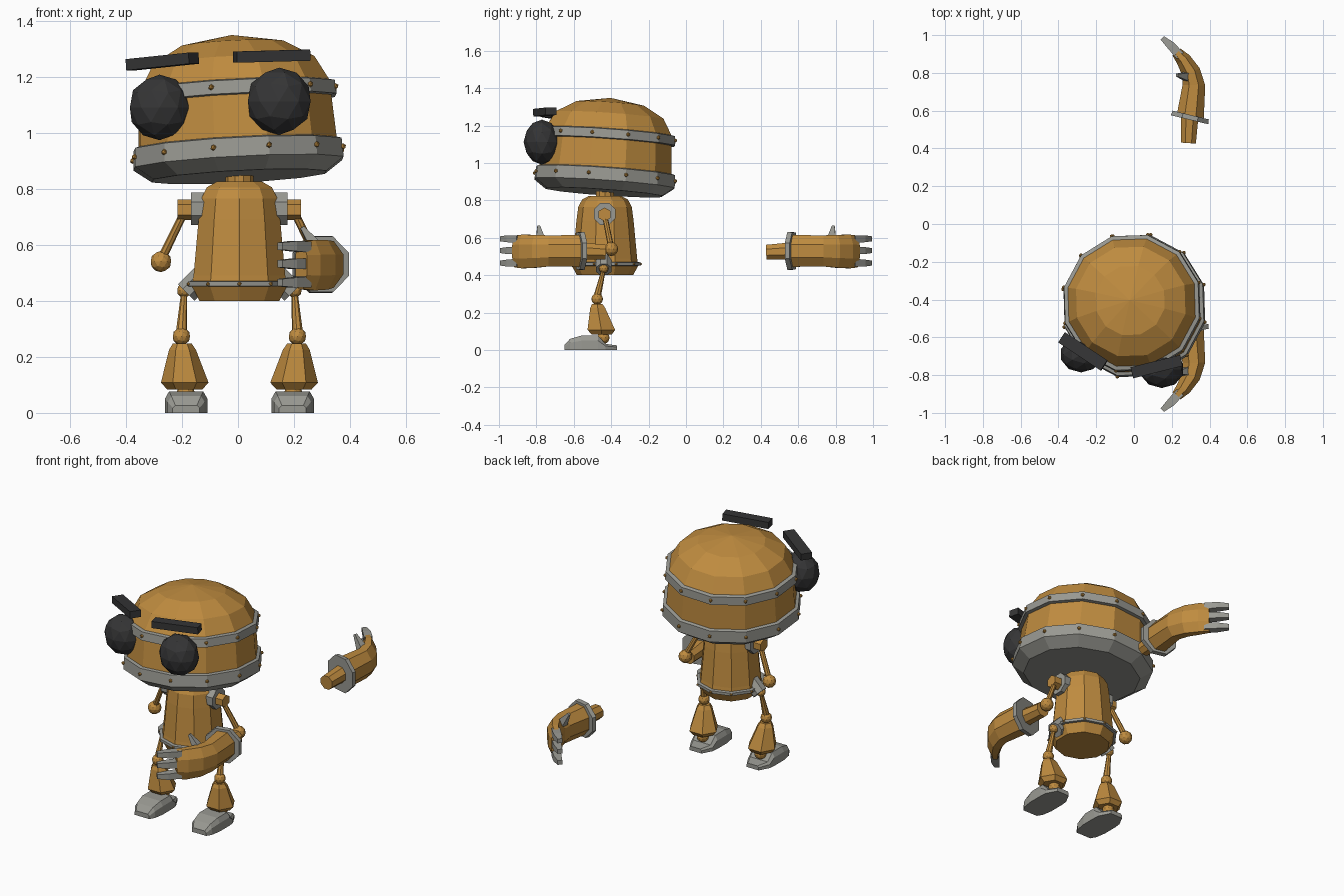
import bpy, bmesh, math
from mathutils import Vector, Matrix, Euler

if "Cube" in bpy.data.objects:
    bpy.data.objects.remove(bpy.data.objects["Cube"])


def material(name, rgb):
    m = bpy.data.materials.new(name)
    m.diffuse_color = (*rgb, 1)
    m.use_nodes = True
    m.node_tree.nodes["Principled BSDF"].inputs["Base Color"].default_value = m.diffuse_color
    return m


ORANGE = material("orange_metal", (0.52, 0.26, 0.05))
GREY = material("grey_metal", (0.32, 0.32, 0.29))
DARK = material("dark_lens", (0.035, 0.035, 0.036))


def finish(name, bm, mat, matrix=None):
    bmesh.ops.recalc_face_normals(bm, faces=bm.faces)
    me = bpy.data.meshes.new(name)
    bm.to_mesh(me)
    bm.free()
    me.materials.append(mat)
    ob = bpy.data.objects.new(name, me)
    bpy.context.collection.objects.link(ob)
    if matrix:
        ob.matrix_world = matrix
    return ob


def skin(name, rings, mat, matrix=None):
    """Bridge rings of points and cap both ends."""
    bm = bmesh.new()
    vs = [[bm.verts.new(p) for p in ring] for ring in rings]
    n = len(vs[0])
    for a, b in zip(vs, vs[1:]):
        for i in range(n):
            j = (i + 1) % n
            bm.faces.new((a[i], a[j], b[j], b[i]))
    bm.faces.new(vs[0])
    bm.faces.new(vs[-1])
    bmesh.ops.remove_doubles(bm, verts=bm.verts, dist=1e-5)
    return finish(name, bm, mat, matrix)


def circle(n, r, z, phase=0.0):
    return [(r * math.cos(math.tau * i / n + phase),
             r * math.sin(math.tau * i / n + phase), z) for i in range(n)]


def lathe(name, profile, n, mat, matrix=None, phase=0.0):
    return skin(name, [circle(n, r, z, phase) for r, z in profile], mat, matrix)


def tube(name, p, q, r0, r1, n, mat):
    p, q = Vector(p), Vector(q)
    d = q - p
    mx = Matrix.Translation(p) @ d.to_track_quat('Z', 'Y').to_matrix().to_4x4()
    return lathe(name, [(r0, 0), (r1, d.length)], n, mat, mx, math.pi / n)


def ball(name, c, r, mat, sub=2, scale=(1, 1, 1)):
    bm = bmesh.new()
    bmesh.ops.create_icosphere(bm, subdivisions=sub, radius=r)
    return finish(name, bm, mat, Matrix.Translation(c) @ Matrix.Diagonal((*scale, 1)))


def box(name, c, size, rot, mat):
    bm = bmesh.new()
    bmesh.ops.create_cube(bm, size=1)
    e = Euler([math.radians(a) for a in rot]).to_matrix().to_4x4()
    return finish(name, bm, mat, Matrix.Translation(c) @ e @ Matrix.Diagonal((*size, 1)))


def sweep(name, stations, n, mat):
    """Loft along a level path; station = x, y, z, half width, half height."""
    rings = []
    for k, (x, y, z, w, h) in enumerate(stations):
        a, b = stations[max(k - 1, 0)], stations[min(k + 1, len(stations) - 1)]
        t = Vector((b[0] - a[0], b[1] - a[1], 0)).normalized()
        u = Vector((t.y, -t.x, 0))
        ring = []
        for i in range(n):
            ang = math.tau * (i + 0.5) / n
            f = 1 / math.cos(math.pi / n)
            ring.append(Vector((x, y, z)) + u * w * f * math.cos(ang)
                        + Vector((0, 0, h * f * math.sin(ang))))
        rings.append(ring)
    return skin(name, rings, mat)


# Head: tilted twelve-sided drum with a dome, two bands and bolts
Z0 = 0.925
tilt = (Matrix.Translation((0, -0.433, Z0)) @ Matrix.Rotation(math.radians(-3), 4, 'Y')
        @ Matrix.Rotation(math.radians(-4), 4, 'X') @ Matrix.Rotation(math.radians(-13), 4, 'Z'))


def head_part(name, profile, mat):
    return lathe(name, [(r, z - Z0) for r, z in profile], 12, mat, tilt)


head_part("head_dome", [(0.365, 0.95), (0.352, 1.12), (0.347, 1.17), (0.298, 1.255),
                        (0.188, 1.318), (0, 1.35)], ORANGE)
head_part("head_base", [(0.32, 0.843), (0.386, 0.89), (0.382, 0.957), (0.36, 0.963)], GREY)
head_part("brow_band", [(0.35, 1.113), (0.372, 1.117), (0.368, 1.165), (0.345, 1.17)], GREY)
for label, r, z in (("base", 0.386, 0.925), ("band", 0.37, 1.142)):
    for x, y, h in circle(12, r, z - Z0):
        ball(label + "_bolt", tilt @ Vector((x, y, h)), 0.011, ORANGE, 1)

# Eyes and eyebrows
ball("left_eye", (-0.28, -0.69, 1.09), 0.117, DARK, 2, (0.95, 0.82, 1))
ball("right_eye", (0.147, -0.77, 1.112), 0.12, DARK, 2, (0.98, 0.82, 1))
box("left_eyebrow", (-0.27, -0.675, 1.254), (0.27, 0.065, 0.04), (0, -5, -33.5), DARK)
box("right_eyebrow", (0.12, -0.755, 1.273), (0.27, 0.06, 0.04), (0, -1.5, 14), DARK)

# Body, waist band and neck
CX, CY = 0.005, -0.433
at = Matrix.Translation((CX, CY, 0))
lathe("body", [(0.15, 0.40), (0.178, 0.452), (0.172, 0.49), (0.153, 0.69), (0.143, 0.765),
               (0.122, 0.805), (0.085, 0.825)], 10, ORANGE, at, -math.pi / 2)
lathe("waist_band", [(0.17, 0.45), (0.192, 0.452), (0.192, 0.468), (0.17, 0.472)],
      10, GREY, at, -math.pi / 2)
for x, y, z in circle(10, 0.19, 0.46, -math.pi / 2):
    ball("waist_bolt", (CX + x, CY + y, z), 0.008, ORANGE, 1)
lathe("neck", [(0.05, 0.81), (0.05, 0.87)], 10, ORANGE, at)

FOOT = [(-0.65, 0.0), (-0.65, 0.025), (-0.62, 0.06), (-0.56, 0.077), (-0.47, 0.077),
        (-0.435, 0.035), (-0.37, 0.025), (-0.37, 0.0)]
for s, side in ((-1, "left"), (1, "right")):
    def P(x, y, z):
        return Vector((CX + s * x, y, z))

    # Shoulder, upper arm and elbow
    tube(side + "_shoulder_plate", P(0.10, -0.435, 0.728), P(0.172, -0.435, 0.728),
         0.063, 0.063, 8, GREY)
    tube(side + "_shoulder_hub", P(0.16, -0.435, 0.725), P(0.22, -0.435, 0.725),
         0.037, 0.037, 6, ORANGE)
    tube(side + "_upper_arm", P(0.195, -0.435, 0.72), P(0.28, -0.40, 0.545),
         0.014, 0.016, 8, ORANGE)
    ball(side + "_elbow", P(0.28, -0.40, 0.54), 0.038, ORANGE)

    # Hip socket, thigh and knee
    tube(side + "_hip_socket", P(0.125, -0.44, 0.495), P(0.19, -0.44, 0.43), 0.045, 0.045, 8, GREY)
    ball(side + "_hip_ball", P(0.197, -0.44, 0.437), 0.026, ORANGE)
    tube(side + "_thigh", P(0.197, -0.44, 0.43), P(0.207, -0.475, 0.285), 0.011, 0.02, 8, ORANGE)
    ball(side + "_knee", P(0.207, -0.475, 0.273), 0.032, ORANGE)

    # Shin: flared, with a chamfered cuff
    shin = [[P(cx + w * math.cos(math.tau * (i + .5) / 6 + math.pi / 6),
               cy + d * math.sin(math.tau * (i + .5) / 6 + math.pi / 6), z)
             for i in range(6)]
            for cx, cy, z, w, d in ((0.195, -0.45, 0.083, 0.062, 0.062),
                                    (0.195, -0.453, 0.108, 0.085, 0.085),
                                    (0.203, -0.472, 0.225, 0.048, 0.046),
                                    (0.204, -0.475, 0.247, 0.034, 0.032))]
    skin(side + "_shin", shin, ORANGE)
    ball(side + "_ankle", P(0.192, -0.442, 0.066), 0.034, ORANGE)

    # Foot: stepped shoe lofted from heel to toe, narrow at both ends
    rings = []
    for y, w, h in ((-0.37, 0.04, 0.025), (-0.43, 0.072, 0.033), (-0.47, 0.076, 0.077),
                    (-0.56, 0.076, 0.077), (-0.62, 0.066, 0.06), (-0.65, 0.048, 0.027)):
        rings.append([P(0.19 + x, y, z) for x, z in
                      ((-w, 0), (w, 0), (w, h * 0.65), (w * 0.8, h), (-w * 0.8, h), (-w, h * 0.65))])
    skin(side + "_foot", rings, GREY)

# Forearms: one on the elbow in front, its twin floating behind
for s, label in ((-1, "attached"), (1, "detached")):
    def F(*v):
        return (v[0], s * v[1], *v[2:])

    tube(label + "_forearm_shaft", F(0.288, 0.43, 0.523), F(0.295, 0.57, 0.53),
         0.043, 0.05, 8, ORANGE)
    tube(label + "_cuff", F(0.294, 0.552, 0.53), F(0.3, 0.577, 0.53), 0.11, 0.107, 8, GREY)
    sweep(label + "_forearm", [F(0.298, 0.57, 0.53, 0.072, 0.085),
                               F(0.317, 0.735, 0.53, 0.06, 0.083),
                               F(0.302, 0.805, 0.528, 0.05, 0.088),
                               F(0.262, 0.87, 0.527, 0.04, 0.09),
                               F(0.225, 0.91, 0.527, 0.028, 0.085)], 8, ORANGE)
    for z, dz in ((0.468, -0.003), (0.532, 0.0), (0.592, 0.003)):
        sweep(label + "_finger", [F(0.245, 0.89, z, 0.024, 0.02),
                                  F(0.195, 0.945, z + dz, 0.022, 0.018),
                                  F(0.15, 0.985, z + dz, 0.013, 0.013)], 4, GREY)
    tube(label + "_thumb", F(0.28, 0.78, 0.59), F(0.228, 0.788, 0.662), 0.032, 0.01, 4, GREY)
